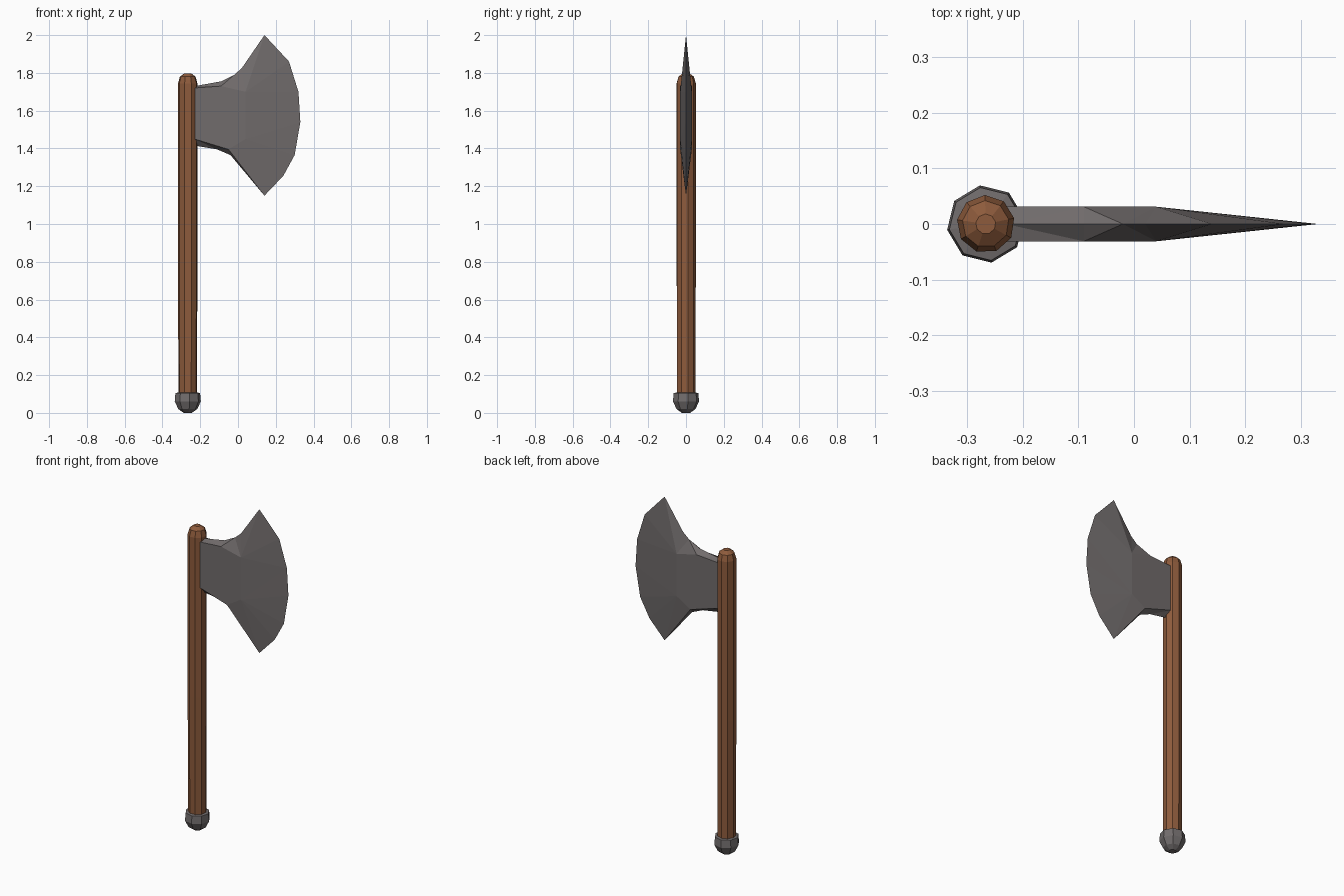
import bpy, bmesh, math

if "Cube" in bpy.data.objects:
    bpy.data.objects.remove(bpy.data.objects["Cube"])

AXIS_X = -0.266  # handle centre line


def material(name, rgb):
    m = bpy.data.materials.new(name)
    m.diffuse_color = (*rgb, 1)
    m.use_nodes = True
    m.node_tree.nodes["Principled BSDF"].inputs["Base Color"].default_value = m.diffuse_color
    return m


wood = material("brown wood", (0.27, 0.105, 0.045))
iron = material("grey iron", (0.165, 0.15, 0.15))


def finish(name, bm, mat):
    bmesh.ops.recalc_face_normals(bm, faces=bm.faces[:])
    me = bpy.data.meshes.new(name)
    bm.to_mesh(me)
    bm.free()
    me.materials.append(mat)
    ob = bpy.data.objects.new(name, me)
    bpy.context.collection.objects.link(ob)
    return ob


def lathe(name, profile, sides, mat, turn=0.0):
    """Stack of (radius, z) rings around the handle axis, capped at both ends."""
    bm = bmesh.new()
    rings = []
    for r, z in profile:
        rings.append([bm.verts.new((AXIS_X + r * math.cos(turn + math.tau * i / sides),
                                    r * math.sin(turn + math.tau * i / sides), z))
                      for i in range(sides)])
    for lo, hi in zip(rings, rings[1:]):
        for i in range(sides):
            j = (i + 1) % sides
            bm.faces.new((lo[i], lo[j], hi[j], hi[i]))
    bm.faces.new(rings[0])
    bm.faces.new(rings[-1])
    return finish(name, bm, mat)


# Wooden handle with rounded top
lathe("handle", [(0.05, 0.06), (0.052, 0.8), (0.052, 1.745), (0.042, 1.78), (0.018, 1.798)],
      9, wood, 0.2)

# Iron pommel
lathe("pommel", [(0.022, 0.0), (0.05, 0.02), (0.07, 0.06), (0.066, 0.105), (0.048, 0.108)],
      8, iron, 0.15)

# Blade: thick centre plateau on both sides, sloping to a sharp rim
plateau = [(-0.23, 1.72), (-0.09, 1.73), (0.04, 1.70),
           (0.04, 1.45), (-0.05, 1.395), (-0.23, 1.45)]
# rim points: x, z, index of the plateau corner each one slopes up to
rim = [(-0.23, 1.73, 0), (-0.09, 1.755, 1), (-0.02, 1.79, 1), (0.02, 1.825, 2),
       (0.14, 2.0, 2), (0.27, 1.86, 2), (0.32, 1.70, 2), (0.33, 1.54, 3),
       (0.30, 1.365, 3), (0.24, 1.255, 3), (0.14, 1.15, 3), (-0.04, 1.365, 4),
       (-0.11, 1.395, 4), (-0.23, 1.415, 5)]
bm = bmesh.new()
edge = [bm.verts.new((x, 0, z)) for x, z, _ in rim]
sides = []
for y in (-0.031, 0.031):
    top = [bm.verts.new((x, y, z)) for x, z in plateau]
    sides.append(top)
    bm.faces.new(top)
    for i in range(len(rim) - 1):
        a, b = rim[i][2], rim[i + 1][2]
        bm.faces.new((edge[i], edge[i + 1], top[b]))
        if a != b:
            bm.faces.new((edge[i], top[b], top[a]))
# closing face inside the handle
f, b = sides
bm.faces.new((f[0], edge[0], b[0], b[5], edge[-1], f[5]))
finish("axe_blade", bm, iron)
